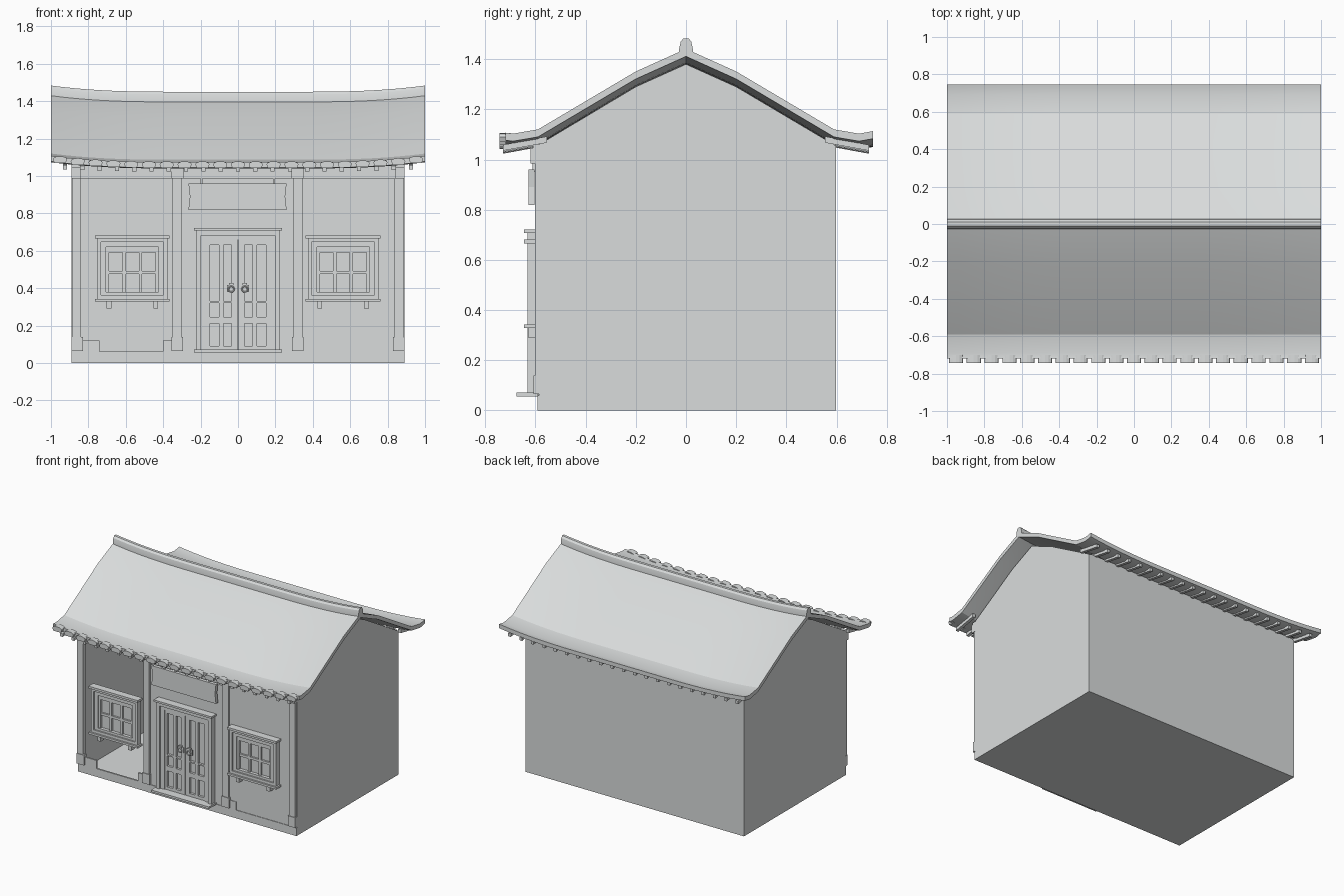
import bpy, bmesh, math

if "Cube" in bpy.data.objects:
    bpy.data.objects.remove(bpy.data.objects["Cube"])

mat = bpy.data.materials.new("pale_grey")
mat.diffuse_color = (0.70, 0.72, 0.72, 1)
mat.use_nodes = True
mat.node_tree.nodes["Principled BSDF"].inputs["Base Color"].default_value = mat.diffuse_color


def make(name, bm, smooth=False, recalc=True):
    if recalc:
        bmesh.ops.recalc_face_normals(bm, faces=bm.faces[:])
    me = bpy.data.meshes.new(name)
    bm.to_mesh(me)
    bm.free()
    ob = bpy.data.objects.new(name, me)
    bpy.context.collection.objects.link(ob)
    me.materials.append(mat)
    if smooth:
        bpy.ops.object.select_all(action='DESELECT')
        ob.select_set(True)
        bpy.context.view_layer.objects.active = ob
        bpy.ops.object.shade_smooth_by_angle(angle=math.radians(20))
    return ob


def prism(bm, pts, axis, a, b):
    """Extrude a 2D outline along axis; pts are (y,z) for x and (x,z) for y."""
    def at(p, t):
        return (t, p[0], p[1]) if axis == 'x' else (p[0], t, p[1])
    va = [bm.verts.new(at(p, a)) for p in pts]
    vb = [bm.verts.new(at(p, b)) for p in pts]
    n = len(pts)
    bm.faces.new(va)
    bm.faces.new(vb[::-1])
    for i in range(n):
        bm.faces.new((va[i], va[(i + 1) % n], vb[(i + 1) % n], vb[i]))


def block(bm, x0, x1, y0, y1, z0, z1):
    prism(bm, [(x0, z0), (x1, z0), (x1, z1), (x0, z1)], 'y', y0, y1)


def blocks(name, *dims):
    bm = bmesh.new()
    for d in dims:
        block(bm, *d)
    return make(name, bm)


def lift(x):
    """Upward sweep of the roof toward its ends."""
    return 0.033 * max(0, (abs(x) - 0.35) / 0.65) ** 2.6


def swept(name, outline):
    """Outline in (y,z) run along x with the upward sweep."""
    bm = bmesh.new()
    rings = []
    for i in range(33):
        x = -1 + i / 16
        rings.append([bm.verts.new((x, y, z + lift(x))) for y, z in outline])
    n = len(outline)
    for r, s in zip(rings, rings[1:]):
        for j in range(n):
            bm.faces.new((r[j], r[(j + 1) % n], s[(j + 1) % n], s[j]))
    bm.faces.new(rings[0])
    bm.faces.new(rings[-1][::-1])
    return make(name, bm, True)


# Gable and back walls, open toward the left front bay
gable = [(-0.585, 0), (0.597, 0), (0.597, 1.055), (0.2, 1.29), (0, 1.38), (-0.2, 1.29), (-0.585, 1.06)]
for side, name in ((-1, "left_wall"), (1, "right_wall")):
    bm = bmesh.new()
    prism(bm, gable, 'x', side * 0.875, side * 0.89)
    make(name, bm)
blocks("back_wall", (-0.875, 0.875, 0.585, 0.597, 0, 1.06))
blocks("floor", (-0.875, 0.875, -0.585, 0.585, 0, 0.006))

# Front wall: solid in the middle and right bays, low stepped sill on the left
blocks("front_wall", (-0.33, 0.875, -0.588, -0.575, 0, 1.06))
bm = bmesh.new()
prism(bm, [(-0.89, 0), (-0.33, 0), (-0.33, 0.12), (-0.40, 0.12), (-0.40, 0.06),
           (-0.74, 0.06), (-0.74, 0.12), (-0.89, 0.12)], 'y', -0.59, -0.578)
make("left_sill", bm)
blocks("front_plinth", (-0.33, 0.89, -0.592, -0.58, 0, 0.06), (0.30, 0.40, -0.592, -0.58, 0, 0.12))

# Columns, their stone feet and the eave beam
blocks("columns", *[(x - 0.024, x + 0.024, -0.602, -0.575, 0.13, 1.03) for x in (-0.864, -0.325, 0.32, 0.862)])
blocks("column_feet", *[(x - 0.03, x + 0.03, -0.607, -0.575, 0.065, 0.14) for x in (-0.86, -0.325, 0.32, 0.86)])
blocks("column_caps", *[(x - 0.033, x + 0.033, -0.62, -0.58, 0.985, 1.045) for x in (-0.325, 0.32)],
       *[(x - 0.025, x + 0.025, -0.62, -0.58, 0.985, 1.045) for x in (-0.865, 0.865)])
blocks("eave_beam", (-0.89, 0.89, -0.61, -0.58, 0.985, 1.06))

# Curved roof shell
half = [(0.745, 1.080), (0.69, 1.070), (0.59, 1.087), (0.2, 1.318), (0.0, 1.408)]
top = half + [(-y, z) for y, z in half[-2::-1]]
top[-1] = (-0.72, 1.074)
swept("roof", top + [(y, z - 0.03) for y, z in top[::-1]])

# Ridge cap
swept("ridge", [(-0.027, 1.385), (-0.027, 1.41), (-0.021, 1.437), (-0.010, 1.450), (0.010, 1.450),
                (0.021, 1.437), (0.027, 1.41), (0.027, 1.385)])

# Rounded tile ends along the front eave
bm = bmesh.new()
for i in range(21):
    x = -0.952 + i * 0.0952
    arc = [(x - 0.038 * math.cos(math.pi * k / 6), 1.062 + lift(x) + 0.016 * math.sin(math.pi * k / 6))
           for k in range(7)]
    prism(bm, arc + [(x + 0.03, 1.042 + lift(x)), (x - 0.03, 1.042 + lift(x))], 'y', -0.744, -0.70)
make("eave_tiles", bm)

# Sloping rafters below both eaves
bm = bmesh.new()
for i in range(21):
    x = -0.925 + i * 0.0925
    dz = lift(x) * 0.5
    for s in (-1, 1):
        prism(bm, [(s * 0.73, 1.023 + dz), (s * 0.555, 1.055 + dz), (s * 0.555, 1.08 + dz),
                   (s * 0.73, 1.046 + dz)], 'x', x - 0.011, x + 0.011)
make("rafters", bm)

# Hanging board with a raised rim and flared corners
bm = bmesh.new()
prism(bm, [(-0.265, 0.818), (0.26, 0.818), (0.252, 0.89), (0.26, 0.96), (-0.265, 0.96), (-0.257, 0.89)],
      'y', -0.628, -0.603)
make("sign_board", bm)
blocks("sign_hangers", *[(x - 0.005, x + 0.005, -0.612, -0.6, 0.95, 1.04) for x in (-0.195, 0.193)])

# Door frame with stepped jambs, lintel and threshold
blocks("door_frame", (-0.235, 0.235, -0.645, -0.58, 0.708, 0.722), (-0.225, 0.225, -0.632, -0.58, 0.682, 0.708),
       *[(min(s * 0.225, s * 0.198), max(s * 0.225, s * 0.198), -0.632, -0.58, 0.07, 0.69) for s in (-1, 1)],
       *[(min(s * 0.198, s * 0.166), max(s * 0.198, s * 0.166), -0.618, -0.58, 0.07, 0.69) for s in (-1, 1)],
       (-0.166, 0.166, -0.618, -0.58, 0.657, 0.685))
blocks("threshold", (-0.235, 0.235, -0.675, -0.58, 0.056, 0.071))

# Door leaves: back panel, stiles and rails around the recessed slots
bm = bmesh.new()
for s in (-1, 1):
    def strip(a, b, y, z0, z1):
        block(bm, min(s * a, s * b), max(s * a, s * b), y, -0.58, z0, z1)
    strip(0.003, 0.166, -0.594, 0.071, 0.657)
    for a, b in ((0.003, 0.035), (0.078, 0.102), (0.15, 0.166)):
        strip(a, b, -0.612, 0.075, 0.657)
    for z0, z1 in ((0.071, 0.092), (0.21, 0.245), (0.32, 0.33), (0.632, 0.657)):
        strip(0.003, 0.166, -0.611, z0, z1)
make("door_leaves", bm)

# Door handles: plate and ring
for s in (-1, 1):
    blocks("handle_plate", (s * 0.036 - 0.024, s * 0.036 + 0.024, -0.619, -0.61, 0.38, 0.418),
           (s * 0.036 - 0.011, s * 0.036 + 0.011, -0.626, -0.61, 0.408, 0.428))
    bpy.ops.mesh.primitive_torus_add(major_radius=0.015, minor_radius=0.004, major_segments=16, minor_segments=6,
                                     location=(s * 0.036, -0.626, 0.395), rotation=(math.pi / 2, 0, 0))
    ring = bpy.context.object
    ring.name = "handle_ring"
    ring.data.materials.append(mat)
    bpy.ops.object.shade_smooth_by_angle()


def border(x0, x1, z0, z1, w, y):
    """Four bars forming a rectangular frame."""
    return [(x0, x0 + w, y, -0.59, z0, z1), (x1 - w, x1, y, -0.59, z0, z1),
            (x0 + w, x1 - w, y, -0.59, z0, z0 + w), (x0 + w, x1 - w, y, -0.59, z1 - w, z1)]


# Two lattice windows with shelf, hood and brackets
for c, name in ((-0.565, "left_window"), (0.562, "right_window")):
    blocks(name + "_shelves", (c - 0.2, c + 0.2, -0.645, -0.59, 0.665, 0.681),
           (c - 0.2, c + 0.2, -0.645, -0.59, 0.328, 0.343))
    blocks(name + "_brackets", *[(x - 0.013, x + 0.013, -0.63, -0.588, 0.29, 0.329) for x in (c - 0.125, c + 0.125)])
    blocks(name + "_frame", *border(c - 0.188, c + 0.188, 0.343, 0.666, 0.02, -0.632),
           *border(c - 0.17, c + 0.17, 0.35, 0.65, 0.03, -0.622))
    blocks(name + "_lattice", *border(c - 0.142, c + 0.142, 0.36, 0.622, 0.018, -0.612),
           *[(x - 0.009, x + 0.009, -0.612, -0.59, 0.37, 0.61) for x in (c - 0.044, c + 0.044)],
           (c - 0.13, c + 0.13, -0.611, -0.59, 0.475, 0.493), (c - 0.14, c + 0.14, -0.612, -0.59, 0.59, 0.64))
    blocks(name + "_pane", (c - 0.18, c + 0.18, -0.598, -0.588, 0.345, 0.66))
